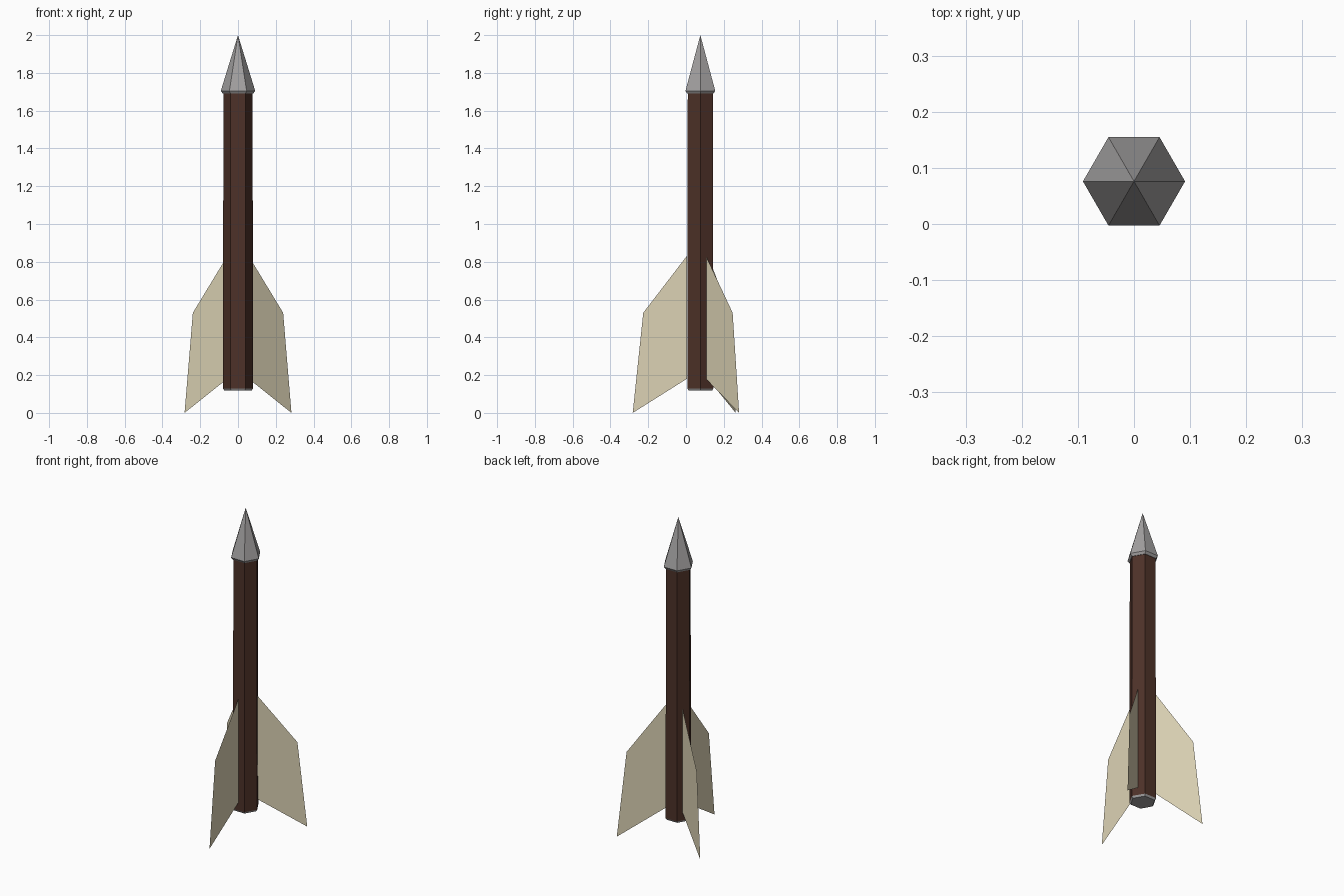
import bpy, bmesh, math

if "Cube" in bpy.data.objects:
    bpy.data.objects.remove(bpy.data.objects["Cube"])

CY = 0.076  # the rocket axis sits a little behind the origin


def material(name, rgb):
    m = bpy.data.materials.new(name)
    m.diffuse_color = (*rgb, 1)
    m.use_nodes = True
    m.node_tree.nodes["Principled BSDF"].inputs["Base Color"].default_value = m.diffuse_color
    return m


brown = material("dark brown tube", (0.075, 0.031, 0.021))
grey = material("metal grey", (0.36, 0.35, 0.35))
cream = material("cream fins", (0.72, 0.65, 0.46))


def finish(name, bm, mat):
    mesh = bpy.data.meshes.new(name)
    bm.to_mesh(mesh)
    bm.free()
    mesh.materials.append(mat)
    ob = bpy.data.objects.new(name, mesh)
    bpy.context.collection.objects.link(ob)
    return ob


def lathe(name, profile, mat, caps=True, sides=6):
    """Stack of hexagonal rings (radius, z); radius 0 makes a point."""
    bm = bmesh.new()
    rings = []
    for r, z in profile:
        n = sides if r > 0 else 1
        rings.append([bm.verts.new((r * math.cos(i * math.tau / sides),
                                    CY + r * math.sin(i * math.tau / sides), z))
                      for i in range(n)])
    for a, b in zip(rings, rings[1:]):
        for i in range(sides):
            j = (i + 1) % sides
            if len(b) == 1:
                bm.faces.new((a[i], a[j], b[0]))
            else:
                bm.faces.new((a[i], a[j], b[j], b[i]))
    if caps:
        for ring in (rings[0], rings[-1]):
            if len(ring) > 2:
                bm.faces.new(ring)
    bmesh.ops.recalc_face_normals(bm, faces=bm.faces)
    return finish(name, bm, mat)


# Tube, nose cone with bevelled rim, and bottom cap
lathe("body_tube", [(0.080, 0.13), (0.077, 1.69)], brown, caps=False)
lathe("nose_cone", [(0.080, 1.69), (0.091, 1.705), (0, 2.0)], grey)
lathe("bottom_cap", [(0.072, 0.118), (0.080, 0.13)], grey)


def fin(name, root, tip):
    """Thin sheet fin between root (x, y) and outer tip (x, y)."""
    bm = bmesh.new()
    # (fraction from root to tip, height)
    outline = [(0, 0.18), (1, 0.005), (0.805, 0.53), (0, 0.83)]
    bm.faces.new([bm.verts.new((root[0] + t * (tip[0] - root[0]),
                                root[1] + t * (tip[1] - root[1]), z if z > 0.01 else 0))
                  for t, z in outline])
    return finish(name, bm, cream)


# Three fins
fin("front_fin", (0, 0.004), (0, -0.282))
fin("right_fin", (0.057, 0.106), (0.283, 0.281))
fin("left_fin", (-0.057, 0.116), (-0.283, 0.263))
